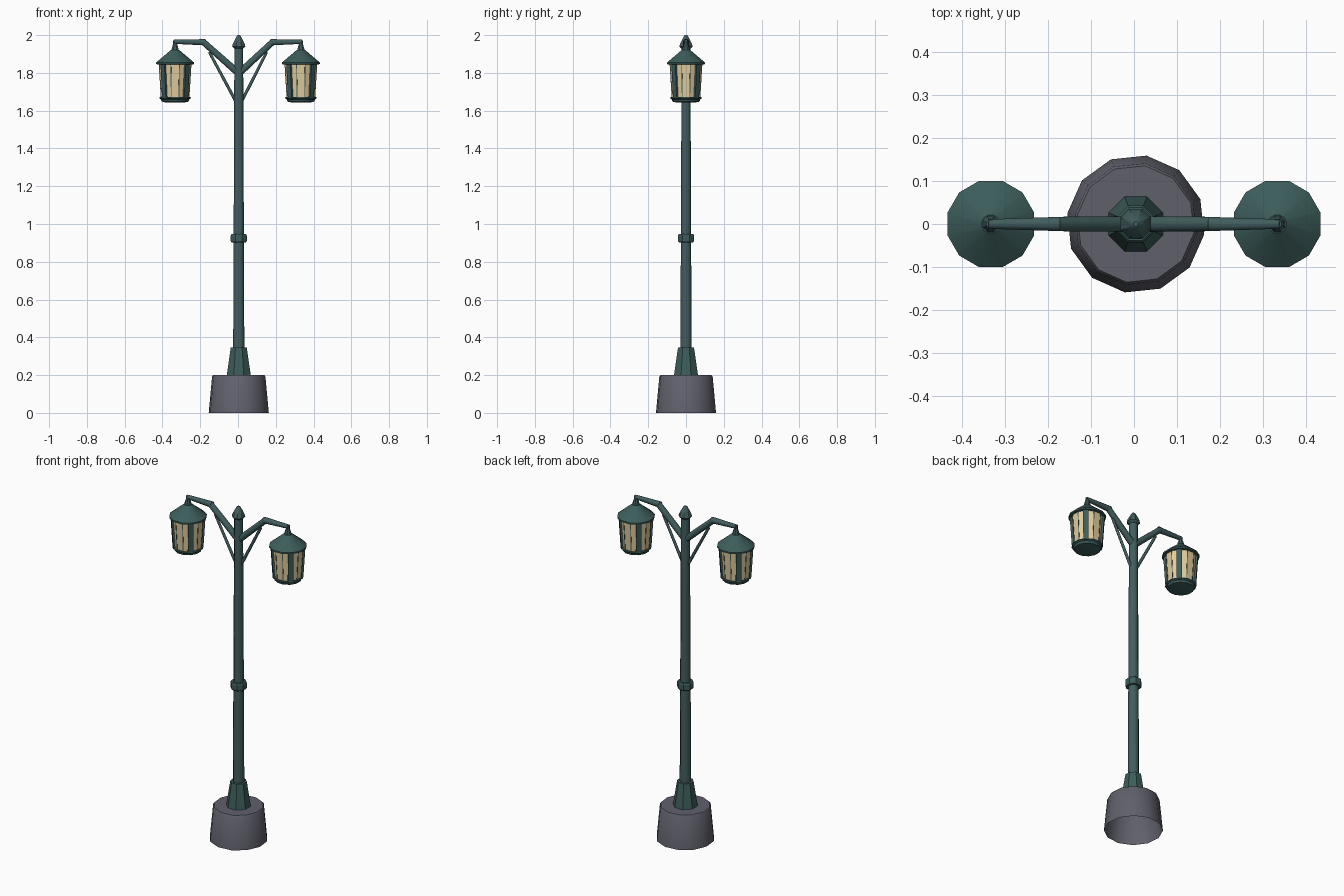
import bpy, bmesh
from math import sin, cos, pi, radians, atan2
from mathutils import Matrix, Vector

cube = bpy.data.objects.get("Cube")
if cube:
    bpy.data.objects.remove(cube)


def material(name, rgb):
    m = bpy.data.materials.new(name)
    m.use_nodes = True
    m.diffuse_color = (*rgb, 1)
    m.node_tree.nodes["Principled BSDF"].inputs["Base Color"].default_value = (*rgb, 1)
    return m


GREEN = material("dark green paint", (0.045, 0.11, 0.105))
SLATE = material("slate green paint", (0.054, 0.11, 0.112))
STONE = material("grey stone", (0.115, 0.118, 0.148))
GLASS = material("warm glass", (0.76, 0.61, 0.34))


def finish(name, bm, mat, smooth=32):
    """Turn a bmesh into an object, smooth below the given edge angle."""
    mesh = bpy.data.meshes.new(name)
    bm.to_mesh(mesh)
    bm.free()
    mesh.materials.append(mat)
    for p in mesh.polygons:
        p.use_smooth = smooth > 0
    if smooth:
        mesh.set_sharp_from_angle(angle=radians(smooth))
    obj = bpy.data.objects.new(name, mesh)
    bpy.context.collection.objects.link(obj)
    return obj


def lathe(name, profile, sides, mat, x=0, turn=None, smooth=32, bottom=True):
    """Stack of (radius, height) rings, turned about a vertical axis."""
    bm = bmesh.new()
    turn = pi / sides if turn is None else turn
    rings = []
    for r, z in profile:
        angles = [turn + 2 * pi * i / sides for i in range(sides)]
        rings.append([bm.verts.new((x + r * cos(a), r * sin(a), z)) for a in angles])
    for low, high in zip(rings, rings[1:]):
        for i in range(sides):
            j = (i + 1) % sides
            bm.faces.new((low[i], low[j], high[j], high[i]))
    bm.faces.new(rings[-1])
    if bottom:
        bm.faces.new(rings[0][::-1])
    return finish(name, bm, mat, smooth)


def rod(name, start, end, r1, r2):
    """Eight-sided tapered bar between two points."""
    start, end = Vector(start), Vector(end)
    axis = end - start
    bm = bmesh.new()
    place = Matrix.Translation((start + end) / 2) @ axis.to_track_quat("Z", "Y").to_matrix().to_4x4()
    bmesh.ops.create_cone(bm, cap_ends=True, segments=8, radius1=r1, radius2=r2,
                          depth=axis.length, matrix=place @ Matrix.Rotation(pi / 8, 4, "Z"))
    return finish(name, bm, SLATE, 50)


def glazing_bars(name, x, angles, radius, size):
    """Upright bars around a lantern, leaning outward with the glass."""
    bm = bmesh.new()
    for a in angles:
        place = (Matrix.Translation((x, 0, 1.757)) @ Matrix.Rotation(radians(a), 4, "Z")
                 @ Matrix.Translation((radius, 0, 0)) @ Matrix.Rotation(atan2(0.012, 0.19), 4, "Y"))
        bmesh.ops.create_cube(bm, size=1, matrix=place @ Matrix.Diagonal((*size, 0.188, 1)))
    finish(name, bm, GREEN, 0)


# Hollow stone footing; the post stands slightly off the lantern midpoint
MID = 0.004
lathe("stone_base", [(0.161, 0), (0.143, 0.192), (0.137, 0.2)], 12, STONE, MID,
      turn=radians(21), bottom=False)

# Post with foot, collar and cap
lathe("post_foot", [(0.069, 0.198), (0.046, 0.345)], 8, GREEN, MID)
lathe("post", [(0.032, 0.34), (0.025, 1.95)], 8, SLATE, MID, smooth=50)
lathe("post_collar", [(0.041, 0.903), (0.046, 0.91), (0.046, 0.94), (0.041, 0.947)], 8, GREEN, MID)
lathe("post_cap", [(0.025, 1.928), (0.038, 1.94), (0.034, 1.953), (0.011, 1.996), (0.006, 2.0)],
      8, SLATE, MID)

HANG = 0.333
for side, s in (("left", 1), ("right", -1)):
    x = s * HANG
    # Bracket arm and its brace
    rod(side + "_arm_rise", (MID, 0, 1.797), (s * 0.183, 0, 1.963), 0.02, 0.018)
    rod(side + "_arm_reach", (s * 0.172, 0, 1.962), (s * 0.338, 0, 1.965), 0.018, 0.012)
    rod(side + "_arm_brace", (MID + s * 0.008, 0, 1.635), (s * 0.152, 0, 1.91), 0.009, 0.008)
    # Lantern
    lathe(side + "_lantern_hanger", [(0.021, 1.912), (0.019, 1.93), (0.011, 1.955), (0.011, 1.972)],
          8, SLATE, x)
    lathe(side + "_lantern_roof", [(0.09, 1.845), (0.104, 1.846), (0.104, 1.855), (0.022, 1.922)],
          12, GREEN, x)
    lathe(side + "_lantern_glass", [(0.076, 1.66), (0.088, 1.85)], 12, GLASS, x, smooth=0)
    lathe(side + "_lantern_dish", [(0.05, 1.643), (0.074, 1.648), (0.078, 1.66), (0.087, 1.666),
                                   (0.085, 1.672)], 12, GREEN, x)
    # Four broad corner ribs, with two fine bars across each window
    glazing_bars(side + "_lantern_ribs", x, range(45, 360, 90), 0.082, (0.014, 0.029))
    glazing_bars(side + "_lantern_bars", x, [q + d for q in range(0, 360, 90) for d in (-15, 15)],
                 0.081, (0.005, 0.004))
